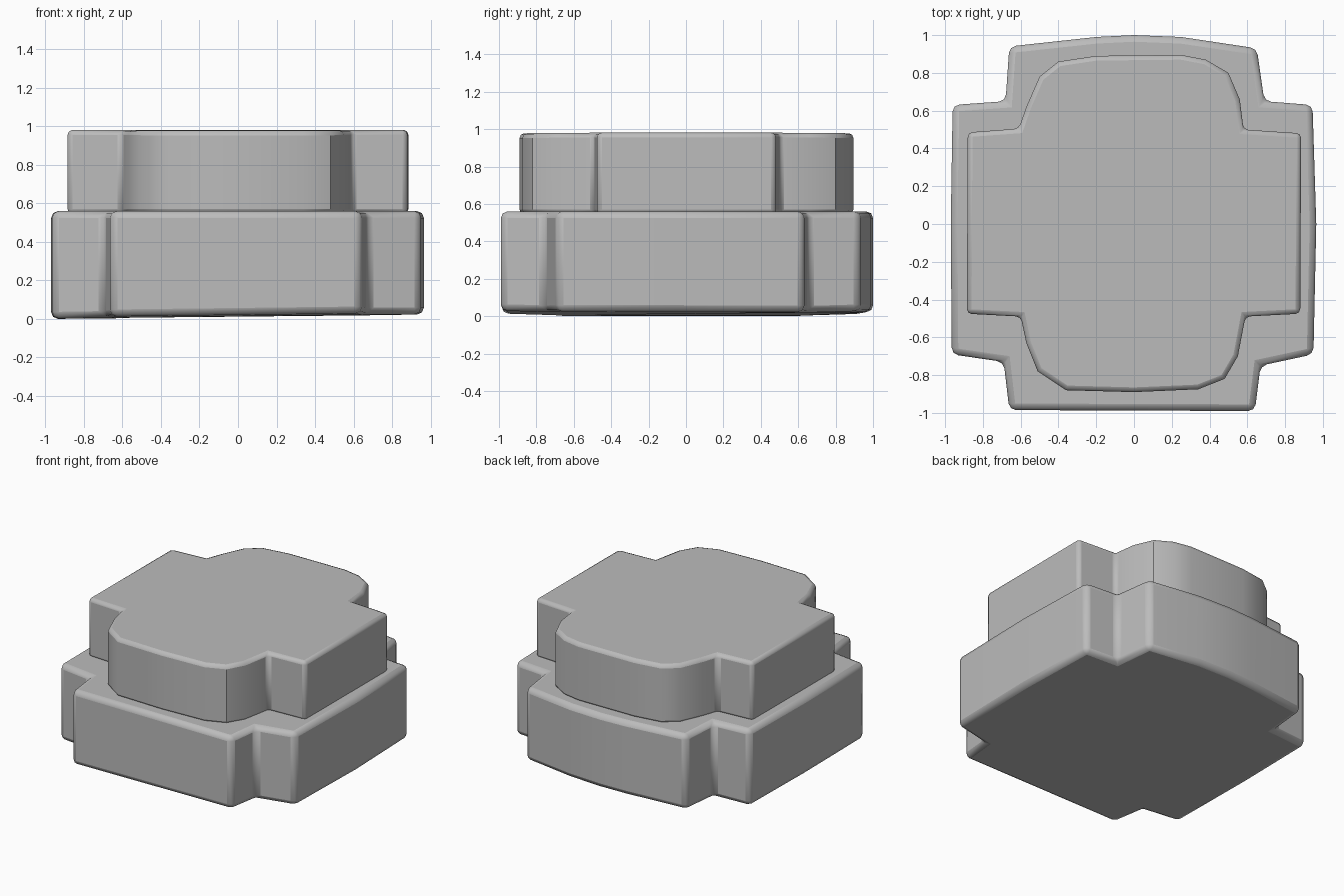
import bpy, bmesh, math

old = bpy.data.objects.get("Cube")
if old:
    bpy.data.objects.remove(old, do_unlink=True)

stone = bpy.data.materials.new("stone_grey")
stone.use_nodes = True
grey = (0.5, 0.5, 0.5, 1)
stone.diffuse_color = grey
stone.node_tree.nodes["Principled BSDF"].inputs["Base Color"].default_value = grey


def tier(name, outline, bottom, top, width):
    """Extrude a cross-shaped outline; bottom and top give z at (x, y)."""
    bm = bmesh.new()
    low = [bm.verts.new((x, y, bottom(x, y))) for x, y in outline]
    high = [bm.verts.new((x, y, top(x, y))) for x, y in outline]
    bm.faces.new(low[::-1])
    bm.faces.new(high)
    n = len(outline)
    for i in range(n):
        j = (i + 1) % n
        bm.faces.new((low[i], low[j], high[j], high[i]))
    mesh = bpy.data.meshes.new(name)
    bm.to_mesh(mesh)
    bm.free()
    mesh.materials.append(stone)
    obj = bpy.data.objects.new(name, mesh)
    bpy.context.collection.objects.link(obj)
    bevel = obj.modifiers.new("worn_edges", "BEVEL")
    bevel.width = width
    bevel.segments = 2
    bevel.limit_method = "ANGLE"
    bevel.angle_limit = math.radians(40)
    bpy.ops.object.select_all(action="DESELECT")
    obj.select_set(True)
    bpy.context.view_layer.objects.active = obj
    bpy.ops.object.shade_smooth_by_angle(angle=math.radians(35))
    return obj


# Broad lower tier with a slightly sloping underside
base = [(-0.66, -0.985), (0.64, -0.99), (0.67, -0.75), (0.95, -0.69),
        (0.965, 0), (0.945, 0.63), (0.69, 0.65), (0.65, 0.93),
        (0.25, 0.99), (0, 1), (-0.2, 0.99), (-0.66, 0.94), (-0.68, 0.65),
        (-0.96, 0.63), (-0.97, 0), (-0.965, -0.69), (-0.69, -0.73)]
tier("lower_tier", base,
     lambda x, y: 0.012 + 0.012 * x + 0.03 * max(0, abs(y) - 0.65),
     lambda x, y: 0.56, 0.035)

# Smaller upper tier with rounded front and back lobes
cap = [(-0.36, -0.88), (0, -0.89), (0.34, -0.875), (0.48, -0.82),
       (0.55, -0.7), (0.59, -0.49), (0.88, -0.475), (0.885, 0.48),
       (0.58, 0.5), (0.56, 0.66), (0.5, 0.8), (0.38, 0.87),
       (0.25, 0.895), (-0.2, 0.89), (-0.4, 0.86), (-0.5, 0.78),
       (-0.57, 0.62), (-0.61, 0.505), (-0.88, 0.485), (-0.885, -0.475),
       (-0.6, -0.49), (-0.57, -0.63), (-0.51, -0.78)]
tier("upper_tier", cap, lambda x, y: 0.545,
     lambda x, y: 0.985 - 0.008 * abs(y), 0.025)
